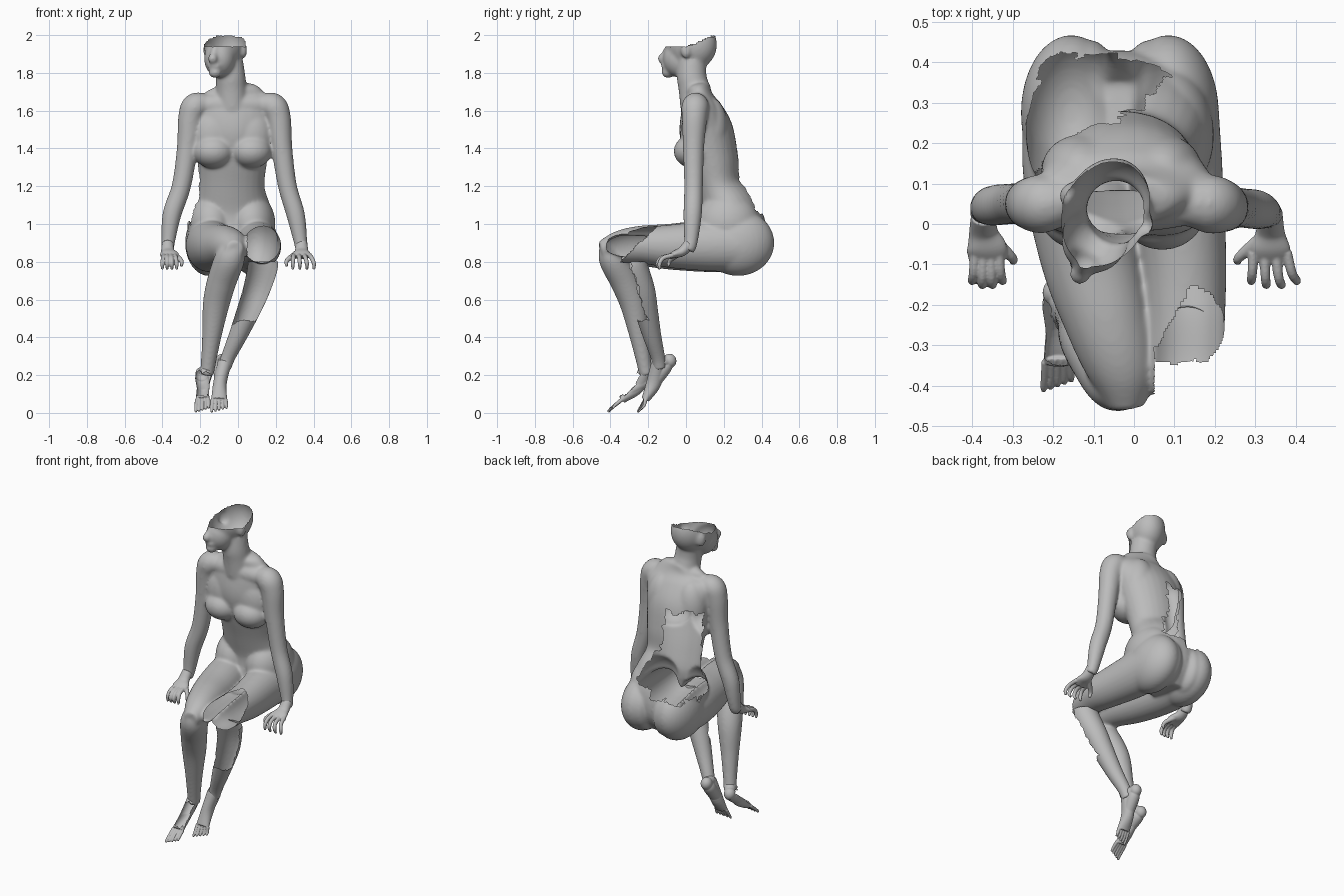
import bpy, bmesh, math
from mathutils import Vector, Matrix, noise

cube = bpy.data.objects.get("Cube")
if cube:
    bpy.data.objects.remove(cube, do_unlink=True)

clay = bpy.data.materials.new("grey_clay")
GREY = (.5, .5, .5, 1)
clay.use_nodes = True
clay.diffuse_color = GREY
clay.node_tree.nodes["Principled BSDF"].inputs["Base Color"].default_value = GREY


def catmull(points, steps):
    """Resample control points (x, y, z, half width, half depth) smoothly."""
    pts = [Vector(p if len(p) == 5 else (*p, p[-1])) for p in points]
    pts = [pts[0] * 2 - pts[1]] + pts + [pts[-1] * 2 - pts[-2]]
    out = []
    for a, b, c, d in zip(pts, pts[1:], pts[2:], pts[3:]):
        for i in range(steps):
            t = i / steps
            out.append((b * 2 + (c - a) * t + (a * 2 - b * 5 + c * 4 - d) * t ** 2
                        + (b * 3 - a - c * 3 + d) * t ** 3) / 2)
    return out + [pts[-2]]


def loft(bm, points, sides=28, steps=6):
    """Closed tube with elliptical sections along a smooth path."""
    path = catmull(points, steps)
    centres = [Vector(p[:3]) for p in path]
    rings = []
    for i, p in enumerate(path):
        tangent = centres[min(i + 1, len(path) - 1)] - centres[max(i - 1, 0)]
        tangent.normalize()
        across = Vector((1, 0, 0))
        across = (across - tangent * across.dot(tangent)).normalized()
        deep = tangent.cross(across)
        ring = []
        for k in range(sides):
            a = math.tau * k / sides
            ring.append(bm.verts.new(centres[i] + across * math.cos(a) * max(p[3], .004)
                                     + deep * math.sin(a) * max(p[4], .004)))
        rings.append(ring)
    for low, high in zip(rings, rings[1:]):
        for k in range(sides):
            n = (k + 1) % sides
            bm.faces.new((low[k], low[n], high[n], high[k]))
    bm.faces.new(rings[0][::-1])
    bm.faces.new(rings[-1])


def blob(bm, centre, size, yaw=0):
    m = Matrix.Translation(centre) @ Matrix.Rotation(yaw, 4, 'Z') @ Matrix.Diagonal((*size, 1))
    bmesh.ops.create_uvsphere(bm, u_segments=32, v_segments=20, radius=1, matrix=m)


def fuse(name, bm, voxel, smooth, missing=None):
    """Melt overlapping pieces into one skin, then open the missing areas."""
    bmesh.ops.recalc_face_normals(bm, faces=bm.faces)
    mesh = bpy.data.meshes.new(name)
    bm.to_mesh(mesh)
    bm.free()
    obj = bpy.data.objects.new(name, mesh)
    bpy.context.collection.objects.link(obj)
    remesh = obj.modifiers.new("skin", 'REMESH')
    remesh.mode = 'VOXEL'
    remesh.voxel_size = voxel
    soft = obj.modifiers.new("soften", 'SMOOTH')
    soft.factor, soft.iterations = .5, smooth
    graph = bpy.context.evaluated_depsgraph_get()
    skin = bpy.data.meshes.new_from_object(obj.evaluated_get(graph))
    obj.modifiers.clear()
    obj.data = skin
    bm = bmesh.new()
    bm.from_mesh(skin)
    if missing:
        bm.normal_update()
        gone = [f for f in bm.faces if missing(f.calc_center_median(), f.normal)]
        bmesh.ops.delete(bm, geom=gone, context='FACES')
    for f in bm.faces:
        f.smooth = True
        f.material_index = 0
    bm.to_mesh(skin)
    bm.free()
    skin.materials.clear()
    skin.materials.append(clay)


def ragged(p, scale, amount):
    return noise.noise(p * scale) * amount + noise.noise(p * scale * 3) * amount * .3


body = bmesh.new()

# Trunk and neck, from pelvis to skull base
loft(body, [(-.035, .24, .78, .14, .11), (-.035, .25, .88, .21, .17),
            (-.035, .25, .98, .225, .175), (-.035, .225, 1.08, .21, .152),
            (-.035, .17, 1.2, .176, .123), (-.03, .14, 1.34, .185, .138),
            (-.025, .105, 1.5, .205, .142), (-.02, .08, 1.62, .22, .105),
            (-.02, .07, 1.68, .16, .07), (-.03, .06, 1.72, .09, .07)])
loft(body, [(-.03, .06, 1.62, .09), (-.035, .042, 1.72, .082),
            (-.04, .03, 1.78, .079), (-.05, .03, 1.86, .077)])
# Shoulder girdle
blob(body, (-.02, .06, 1.63), (.25, .08, .072))
blob(body, (-.03, .065, 1.68), (.15, .055, .055))
# Chest, shoulder blades, flanks and seat
for x in (-.13, .07):
    blob(body, (x, .04, 1.385), (.11, .105, .09))
    blob(body, (x, .055, 1.47), (.115, .085, .15))
    blob(body, (x, .13, 1.5), (.1, .092, .17))
for x in (-.14, .07):
    blob(body, (x, .22, 1.0), (.128, .17, .165))
for x in (-.155, .085):
    blob(body, (x, .275, .9), (.125, .193, .175))
for x in (-.107, .037):
    blob(body, (x, .32, .9), (.07, .135, .15))

# Head, turned a little to its right
YAW = -.39


def on_head(side, forward, z):
    p = Matrix.Rotation(YAW, 3, 'Z') @ Vector((side, -forward, 0))
    return Vector((-.07, .03, z)) + p


blob(body, on_head(0, 0, 1.95), (.106, .138, .137), YAW)
blob(body, on_head(0, .07, 1.875), (.082, .088, .1), YAW)
blob(body, on_head(0, .135, 1.802), (.036, .034, .03), YAW)
blob(body, on_head(0, .145, 1.836), (.038, .026, .02), YAW)
loft(body, [(*on_head(0, .13, 1.95), .015), (*on_head(0, .153, 1.9), .019),
            (*on_head(0, .168, 1.875), .026), (*on_head(0, .145, 1.86), .02)])
for side in (-1, 1):
    blob(body, on_head(side * .105, -.01, 1.92), (.017, .029, .043), YAW + side * .3)

# Arms, braced straight down beside the hips
loft(body, [(.1, .06, 1.63, .05), (.18, .05, 1.625, .072), (.213, .045, 1.56, .067),
            (.232, .04, 1.4, .056), (.262, .04, 1.2, .05), (.305, .035, 1.05, .049),
            (.332, .025, .9, .036), (.337, .01, .86, .033)])
loft(body, [(-.14, .06, 1.63, .05), (-.22, .05, 1.625, .072), (-.25, .05, 1.56, .067),
            (-.268, .05, 1.4, .056), (-.3, .05, 1.2, .051), (-.35, .045, 1.05, .05),
            (-.37, .035, .9, .036), (-.372, .015, .86, .033)])

# Right leg, knee forward
loft(body, [(-.15, .28, .89, .125, .14), (-.147, .12, .885, .127, .14),
            (-.11, -.08, .88, .122), (-.065, -.24, .885, .106),
            (-.03, -.36, .877, .086), (-.017, -.455, .865, .045)])
loft(body, [(-.025, -.39, .89, .06), (-.043, -.383, .82, .08), (-.085, -.325, .7, .078),
            (-.115, -.28, .58, .071), (-.137, -.25, .42, .053), (-.155, -.225, .28, .041),
            (-.165, -.21, .2, .037)])

# Left thigh, open at the knee
loft(body, [(.09, .28, .89, .12, .14), (.1, .12, .885, .12, .135),
            (.122, -.08, .882, .107, .115), (.127, -.22, .888, .099),
            (.125, -.34, .888, .095), (.125, -.42, .888, .08)])


def missing_skin(p, n):
    x, y, z = p
    jag = ragged(p, 22, .03)
    # Open crown
    if z > 1.938 + .4 * max(0, y) + jag * .3:
        return True
    # Open back on the right, widening into the upper seat
    floor = 1.0 if x < -.04 else 1.05 + .2 * max(0, x)
    edge = max(-.035, .1 - .5 * max(0, z - 1.06))
    if y > .14 + jag and floor + jag < z < 1.5 + jag and x < edge + jag:
        return True
    # Open left knee, torn further back on the outer top
    torn = min(1, max(.3, (x - .02) / .12))
    return x > .05 and z < 1.05 and y < -.345 + max(0, z - .8) * torn + jag * .6


fuse("body", body, .0075, 17, missing_skin)

# Left lower leg, crossing inward behind the right one
shin = bmesh.new()
loft(shin, [(.13, -.29, .83, .08), (.13, -.28, .77, .08), (.097, -.235, .65, .071),
            (.055, -.21, .54, .062), (0, -.18, .41, .049), (-.05, -.15, .3, .038),
            (-.072, -.14, .24, .036)])


def open_shin(p, n):
    jag = ragged(p, 22, .03)
    return p.z > .8 or p.z > .48 + jag and p.y < -.3 + (.8 - p.z) * .32 + jag * .5


fuse("left_lower_leg", shin, .006, 5, open_shin)


# Hands, with the fingers hanging over an edge
def hand(name, wrist, knuckles, tips, thumb):
    bm = bmesh.new()
    x, y, z = wrist
    mid = sum(knuckles) / 2
    loft(bm, [(x, y + .01, z + .01, .031), (x, y - .03, z - .03, .036, .026),
              (mid, y - .07, z - .045, .05, .02), (mid, y - .1, z - .06, .045, .012)])
    for i in range(4):
        t = i / 3
        kx = knuckles[0] + (knuckles[1] - knuckles[0]) * t
        tx = tips[0] + (tips[1] - tips[0]) * t
        reach = .012 * math.sin(math.pi * t)
        loft(bm, [(kx, y - .08, z - .05, .013), ((kx + tx) / 2, y - .13 - reach, z - .065, .012),
                  (tx, y - .15 - reach, z - .095, .011), (tx, y - .148, z - .125, .007)], 12, 4)
    loft(bm, [(x, y - .03, z - .03, .018), ((x + thumb) / 2, y - .06, z - .05, .016),
              (thumb, y - .095, z - .08, .012), (thumb, y - .105, z - .11, .007)], 12, 4)
    fuse(name, bm, .0035, 3)


hand("left_hand", (.337, .01, .885), (.295, .378), (.29, .402), .258)
hand("right_hand", (-.372, .01, .885), (-.393, -.335), (-.4, -.325), -.3)


# Feet, heels raised and toes pointing down
def foot(name, ankle, heel, arch, ball, toe, width, missing=None):
    bm = bmesh.new()
    loft(bm, [(*ankle, .037), (*arch, width * .85, .04), (*ball, width, .022)])
    loft(bm, [(*heel, .024), (*(Vector(heel) * .7 + Vector(arch) * .3), .037), (*arch, .034),
              (*ball, width * .8, .016)])
    blob(bm, heel, (.034, .036, .038))
    loft(bm, [(*ankle, .036), (*heel, .03)])
    for i in range(5):
        shift = Vector((width * (i / 2 - 1) * .92, 0, 0))
        tip = Vector(toe) + shift + Vector((0, .006, .005)) * i
        loft(bm, [(*(Vector(ball) + shift * .9), .011), (*tip, .0085),
                  (*(tip + Vector((0, -.012, -.016))), .006)], 12, 4)
    fuse(name, bm, .003, 3, missing)


def open_instep(p, n):
    jag = ragged(p, 40, .02)
    return .09 + jag < p.z < .22 + jag and n.dot(Vector((0, -.75, .65))) > .3


foot("left_foot", (-.07, -.145, .27), (-.085, -.087, .275), (-.095, -.17, .16),
     (-.1, -.215, .07), (-.1, -.245, .02), .042)
foot("right_foot", (-.165, -.21, .23), (-.192, -.17, .205), (-.185, -.26, .14),
     (-.187, -.34, .07), (-.189, -.4, .02), .037, open_instep)
